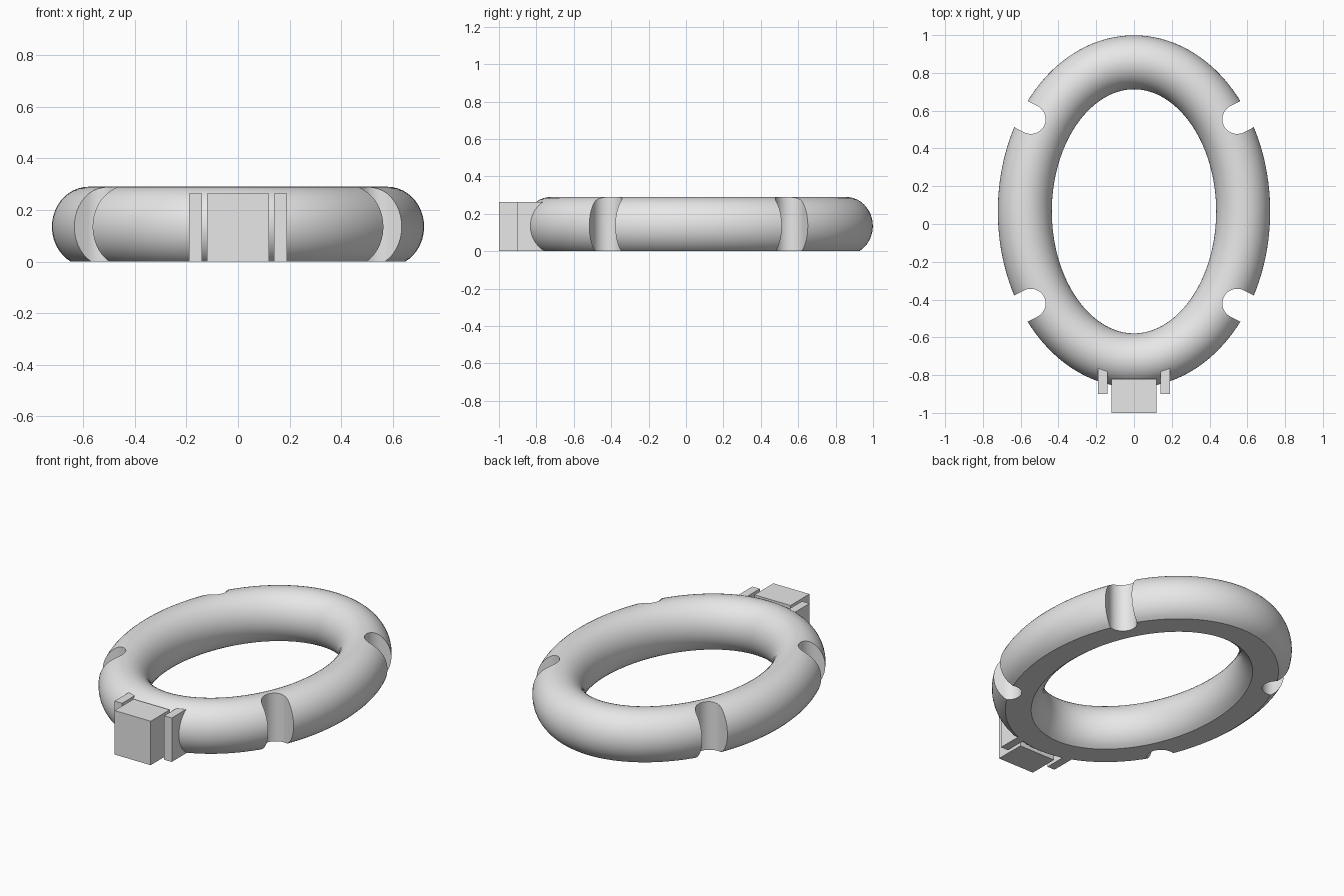
import bpy
import bmesh
from math import sin, cos, pi, asin, sqrt, radians
from mathutils import Vector

start = bpy.data.objects.get("Cube")
if start:
    bpy.data.objects.remove(start, do_unlink=True)

CENTRE_Y = 0.067                 # centre of the oval
OVAL_X, OVAL_Y = 0.578, 0.789    # centre line of the tube
TUBE_W, TUBE_H, TUBE_Z = 0.143, 0.155, 0.135

grey = bpy.data.materials.new("plain grey")
grey.use_nodes = True
grey.diffuse_color = (0.8, 0.8, 0.8, 1)
grey.node_tree.nodes["Principled BSDF"].inputs["Base Color"].default_value = (0.8, 0.8, 0.8, 1)


def make_object(name, bm):
    bmesh.ops.recalc_face_normals(bm, faces=bm.faces)
    mesh = bpy.data.meshes.new(name)
    bm.to_mesh(mesh)
    bm.free()
    mesh.materials.append(grey)
    obj = bpy.data.objects.new(name, mesh)
    bpy.context.collection.objects.link(obj)
    return obj


def box(name, x, y, z):
    bm = bmesh.new()
    bmesh.ops.create_cube(bm, size=1)
    for v in bm.verts:
        for i, (low, high) in enumerate((x, y, z)):
            v.co[i] = high if v.co[i] > 0 else low
    return make_object(name, bm)


# Oval tube with a flat underside
def make_ring(steps=144, sides=36):
    bm = bmesh.new()
    cut = asin(TUBE_Z / TUBE_H)
    section = []
    for j in range(sides + 1):
        a = -cut + (pi + 2 * cut) * j / sides
        section.append((TUBE_W * cos(a), TUBE_Z + TUBE_H * sin(a)))
    loops = []
    for i in range(steps):
        t = 2 * pi * i / steps
        base = Vector((OVAL_X * cos(t), CENTRE_Y + OVAL_Y * sin(t), 0))
        out = Vector((cos(t) / OVAL_X, sin(t) / OVAL_Y, 0)).normalized()
        loops.append([bm.verts.new(base + out * r + Vector((0, 0, z))) for r, z in section])
    n = len(section)
    for i in range(steps):
        a, b = loops[i], loops[(i + 1) % steps]
        for j in range(n):
            k = (j + 1) % n
            bm.faces.new((a[j], a[k], b[k], b[j]))
    return make_object("oval_ring", bm)


# Four round-ended slots, mirrored to all quarters
def make_slots(radius=0.078, arc=28):
    bm = bmesh.new()
    aim = radians(27)
    out = Vector((cos(aim), sin(aim)))
    side = Vector((-sin(aim), cos(aim)))
    middle = Vector((0.546, 0.488))
    profile = [middle + radius * (side * cos(pi * i / arc) - out * sin(pi * i / arc))
               for i in range(arc + 1)]
    profile += [middle + out * 0.4 - side * radius, middle + out * 0.4 + side * radius]
    for sx in (-1, 1):
        for sy in (-1, 1):
            face = bm.faces.new([bm.verts.new((sx * p.x, CENTRE_Y + sy * p.y, -0.1))
                                 for p in profile])
            new = bmesh.ops.extrude_face_region(bm, geom=[face])["geom"]
            bmesh.ops.translate(bm, vec=(0, 0, 0.6),
                                verts=[g for g in new if isinstance(g, bmesh.types.BMVert)])
    slots = make_object("slot_cutter", bm)
    slots.hide_render = True
    return slots


ring = make_ring()
slots = make_slots()
cutter = ring.modifiers.new("slots", 'BOOLEAN')
cutter.operation = 'DIFFERENCE'
cutter.solver = 'EXACT'
cutter.object = slots

bpy.ops.object.select_all(action='DESELECT')
bpy.context.view_layer.objects.active = ring
ring.select_set(True)
bpy.ops.object.modifier_apply(modifier=cutter.name)
bpy.data.objects.remove(slots, do_unlink=True)
bpy.ops.object.shade_smooth_by_angle(angle=radians(30))

# Front block with a narrow post on each side
box("front_block", (-0.12, 0.12), (-1.0, -0.82), (0, 0.264))
box("left_post", (0.14, 0.19), (-0.9, -0.75), (0, 0.264))
box("right_post", (-0.19, -0.14), (-0.9, -0.75), (0, 0.264))
